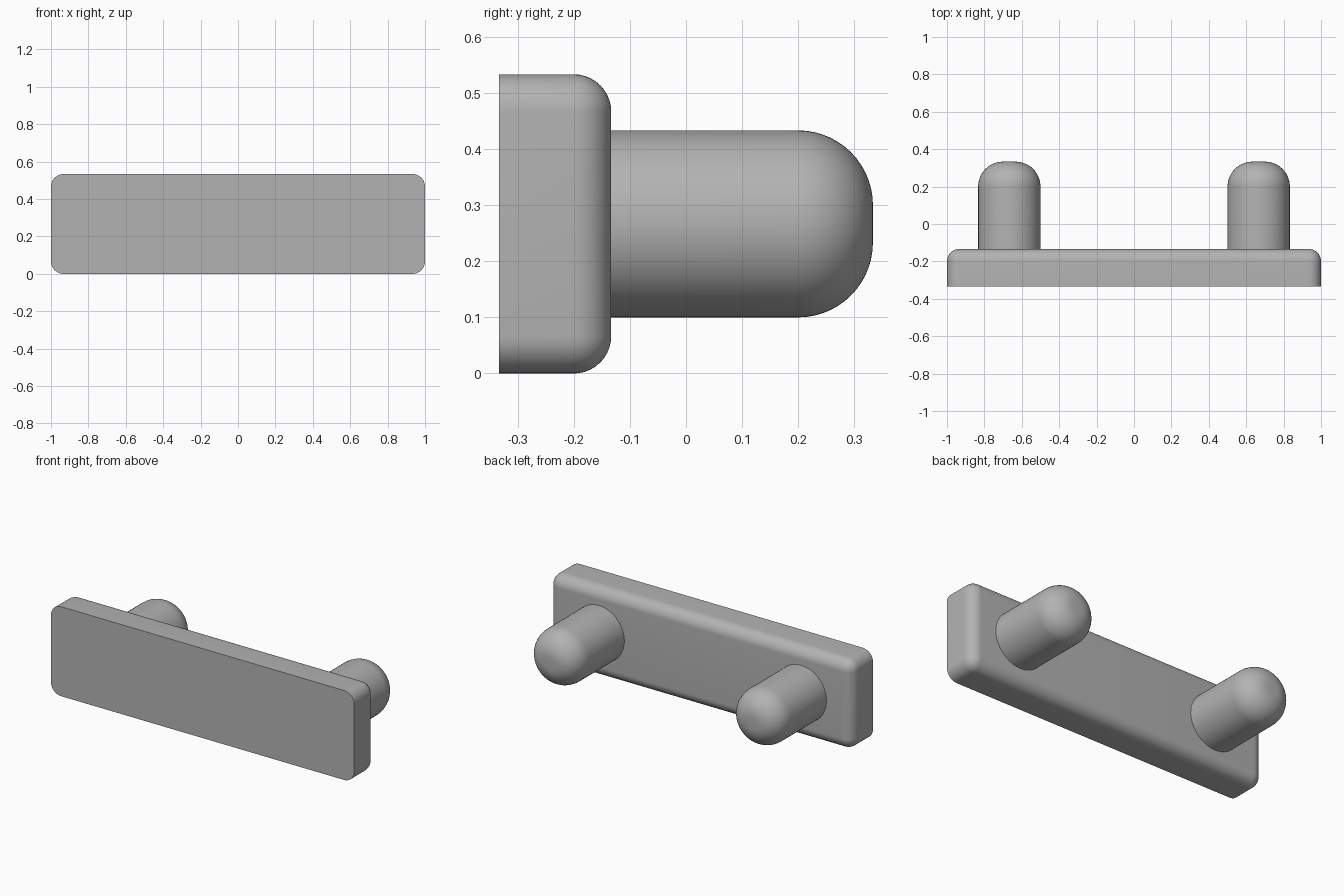
import bpy, bmesh, math
from mathutils import Vector

if "Cube" in bpy.data.objects:
    bpy.data.objects.remove(bpy.data.objects["Cube"])

grey = bpy.data.materials.new("plain grey")
grey.diffuse_color = (0.45, 0.45, 0.45, 1)
grey.use_nodes = True
grey.node_tree.nodes["Principled BSDF"].inputs["Base Color"].default_value = grey.diffuse_color


def finish(name, bm):
    bmesh.ops.remove_doubles(bm, verts=bm.verts, dist=1e-5)
    bmesh.ops.recalc_face_normals(bm, faces=bm.faces)
    me = bpy.data.meshes.new(name)
    bm.to_mesh(me)
    bm.free()
    me.materials.append(grey)
    ob = bpy.data.objects.new(name, me)
    bpy.context.collection.objects.link(ob)
    bpy.context.view_layer.objects.active = ob
    ob.select_set(True)
    bpy.ops.object.shade_smooth_by_angle(angle=math.radians(35))
    ob.select_set(False)
    return ob


def skin(name, rings):
    """Join closed rings of points along y and cap both ends."""
    bm = bmesh.new()
    loops = [[bm.verts.new(p) for p in ring] for ring in rings]
    n = len(loops[0])
    for a, b in zip(loops, loops[1:]):
        for i in range(n):
            j = (i + 1) % n
            bm.faces.new((a[i], a[j], b[j], b[i]))
    bm.faces.new(loops[0])
    bm.faces.new(loops[-1])
    return finish(name, bm)


def rounded_end(y0, y1, r, steps):
    """(y, inset) pairs: straight side, then a quarter-round to y1."""
    pts = [(y0, 0)]
    for i in range(steps + 1):
        a = math.pi / 2 * i / steps
        pts.append((y1 - r + r * math.sin(a), r * (1 - math.cos(a))))
    return pts


MID_Z = 0.2667

# Back plate: rounded corners, sharp front edge, rounded rear edge
R = 0.0667


def plate_ring(y, inset, seg=10):
    ring = []
    for q, (sx, sz) in enumerate(((1, 1), (-1, 1), (-1, -1), (1, -1))):
        for i in range(seg + 1):
            a = math.pi / 2 * (q + i / seg)
            ring.append((sx * (1 - R) + (R - inset) * math.cos(a), y,
                         MID_Z + sz * (MID_Z - R) + (R - inset) * math.sin(a)))
    return ring


skin("plate", [plate_ring(y, d) for y, d in rounded_end(-0.3333, -0.1333, R, 10)])

# Two round pegs with domed ends
PEG_R = 0.1667


def peg_ring(cx, y, inset, sides=64):
    return [(cx + (PEG_R - inset) * math.cos(2 * math.pi * i / sides), y,
             MID_Z + (PEG_R - inset) * math.sin(2 * math.pi * i / sides))
            for i in range(sides)]


for side, cx in (("left", -0.6667), ("right", 0.6667)):
    skin(side + "_peg",
         [peg_ring(cx, y, d) for y, d in rounded_end(-0.14, 0.3333, 0.1333, 14)])
